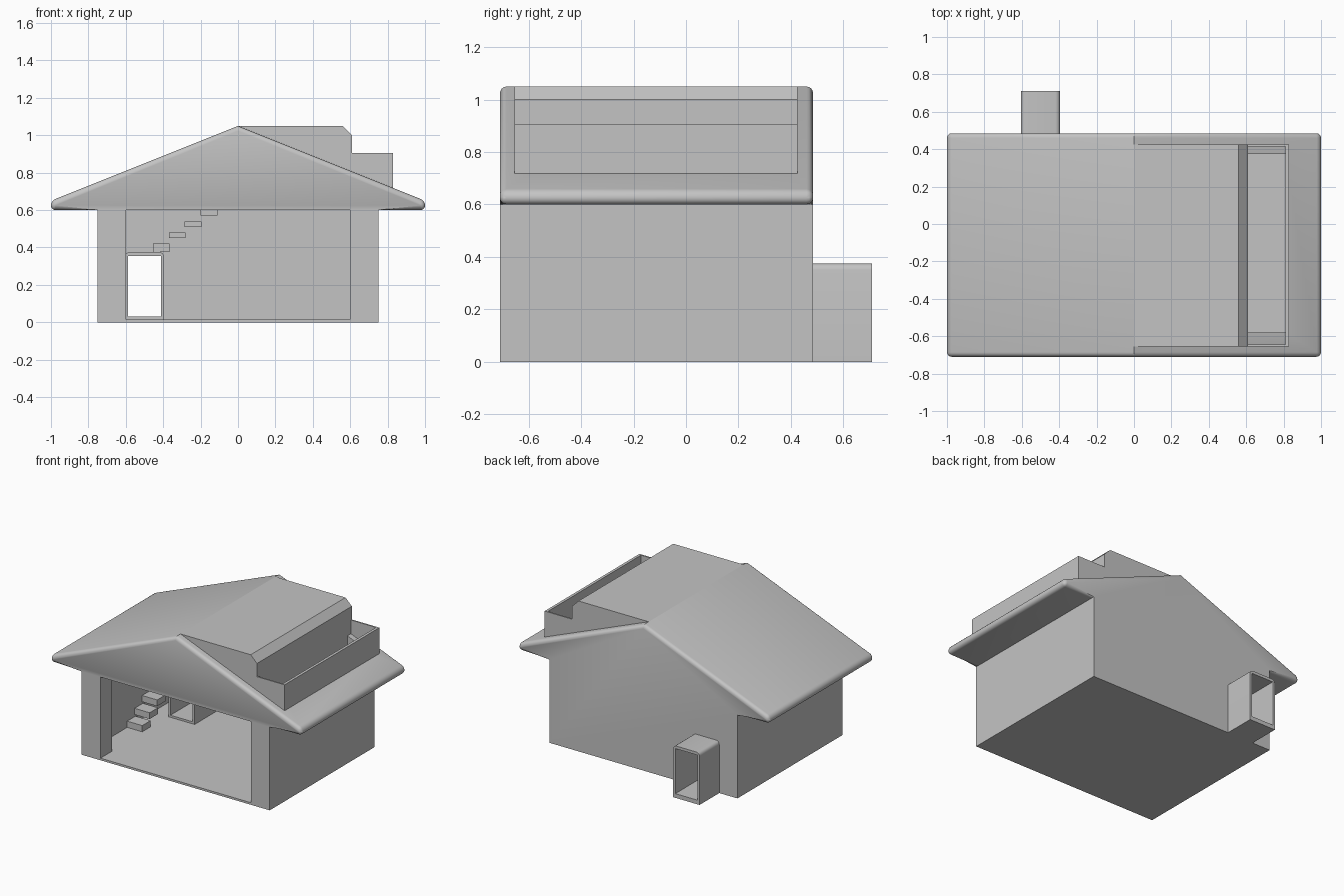
import bpy, bmesh
from mathutils import Vector

old = bpy.data.objects.get("Cube")
if old:
    bpy.data.objects.remove(old, do_unlink=True)

grey = bpy.data.materials.new("plain_grey")
grey.use_nodes = True
COLOUR = (0.55, 0.55, 0.55, 1)
grey.diffuse_color = COLOUR
for node in grey.node_tree.nodes:
    if node.type == 'BSDF_PRINCIPLED':
        node.inputs["Base Color"].default_value = COLOUR


def prism(name, profile, y0, y1, bevel_rule=None, width=0.025):
    """Extrude an x-z profile along y, rounding the edges picked by a rule."""
    bm = bmesh.new()
    face = bm.faces.new([bm.verts.new((x, y0, z)) for x, z in profile])
    new = bmesh.ops.extrude_face_region(bm, geom=[face])["geom"]
    moved = [v for v in new if isinstance(v, bmesh.types.BMVert)]
    bmesh.ops.translate(bm, verts=moved, vec=Vector((0, y1 - y0, 0)))
    bmesh.ops.recalc_face_normals(bm, faces=bm.faces)
    if bevel_rule:
        edges = [e for e in bm.edges if bevel_rule(e.verts[0].co, e.verts[1].co)]
        bmesh.ops.bevel(bm, geom=edges, offset=width, segments=4, profile=0.5,
                        affect='EDGES', clamp_overlap=True)
        bmesh.ops.recalc_face_normals(bm, faces=bm.faces)
    mesh = bpy.data.meshes.new(name)
    bm.to_mesh(mesh)
    bm.free()
    mesh.materials.append(grey)
    obj = bpy.data.objects.new(name, mesh)
    bpy.context.collection.objects.link(obj)
    return obj


def box(name, x0, x1, y0, y1, z0, z1, **kw):
    return prism(name, [(x0, z0), (x1, z0), (x1, z1), (x0, z1)], y0, y1, **kw)


def activate(obj):
    bpy.ops.object.select_all(action='DESELECT')
    obj.select_set(True)
    bpy.context.view_layer.objects.active = obj


def carve(obj, *bounds):
    """Cut a box-shaped hollow out of an object."""
    cutter = box("cutter", *bounds)
    mod = obj.modifiers.new("carve", 'BOOLEAN')
    mod.operation = 'DIFFERENCE'
    mod.solver = 'EXACT'
    mod.object = cutter
    activate(obj)
    bpy.ops.object.modifier_apply(modifier=mod.name)
    bpy.data.objects.remove(cutter, do_unlink=True)


def smooth(obj):
    activate(obj)
    bpy.ops.object.shade_smooth_by_angle()


FRONT, BACK = -0.71, 0.485
IN_FRONT, IN_BACK = -0.58, 0.375
FLOOR, CEILING = 0.015, 0.6


# House: walls and overhanging gable roof in one outline, eaves rounded
def roof_edge(a, b):
    if min(a.z, b.z) < 0.59:
        return False
    ridge = min(a.z, b.z) > 1
    inner_corner = max(abs(a.x), abs(b.x)) < 0.8
    return not ridge and not inner_corner


half = [(0.75, 0), (0.75, CEILING), (1, CEILING), (1, 0.65)]
outline = half + [(0, 1.05)] + [(-x, z) for x, z in reversed(half)]
house = prism("house", outline, FRONT, BACK, roof_edge)

# Room, wide front opening, back doorway and balcony recess
carve(house, -0.73, 0.73, IN_FRONT, IN_BACK, FLOOR, CEILING)
carve(house, -0.6, 0.6, FRONT - 0.1, IN_FRONT + 0.05, FLOOR, CEILING)
carve(house, -0.59, -0.41, IN_BACK - 0.05, BACK + 0.05, 0.03, 0.355)
carve(house, 0.61, 0.81, IN_FRONT, IN_BACK, 0.63, 1)
smooth(house)

# Dormer growing out of the ridge
D0, D1 = -0.655, 0.425
prism("dormer", [(0, 1.05), (0.56, 1.05), (0.61, 1), (0.61, 0.76), (0, 1)], D0, D1)

# Balcony parapet
box("balcony_front_wall", 0.81, 0.83, D0, D1, 0.69, 0.905)
for side, y in (("near", D0), ("far", D1 - 0.01)):
    box("balcony_wall_" + side, 0.605, 0.815, y, y + 0.01, 0.69, 0.905)

# Entrance passage running through the back wall
passage = box("entrance_passage", -0.605, -0.395, 0.07, 0.71, 0, 0.375,
              bevel_rule=lambda a, b: min(a.z, b.z) > 0.3 and abs(a.x - b.x) < 0.01)
carve(passage, -0.588, -0.412, 0, 0.8, 0.03, 0.355)
smooth(passage)

# L-shaped stair: lower flight on the side wall, landing, upper flight on the back wall
RISE, RUN, THICK = 0.06, 0.085, 0.03
for i in range(5):
    y, top = -0.22 + i * RUN, (i + 1) * RISE
    box(f"lower_step_{i + 1}", -0.73, -0.61, y, y + RUN + 0.01, top - 0.045, top)
box("stair_landing", -0.73, -0.6, 0.205, IN_BACK, 0.33, 0.36)
for i in range(4):
    x, top = -0.455 + i * RUN, 0.42 + i * RISE
    drop = 0.045 if i == 0 else THICK
    box(f"upper_step_{i + 1}", x, x + RUN + 0.005, 0.25, IN_BACK, top - drop, top)
